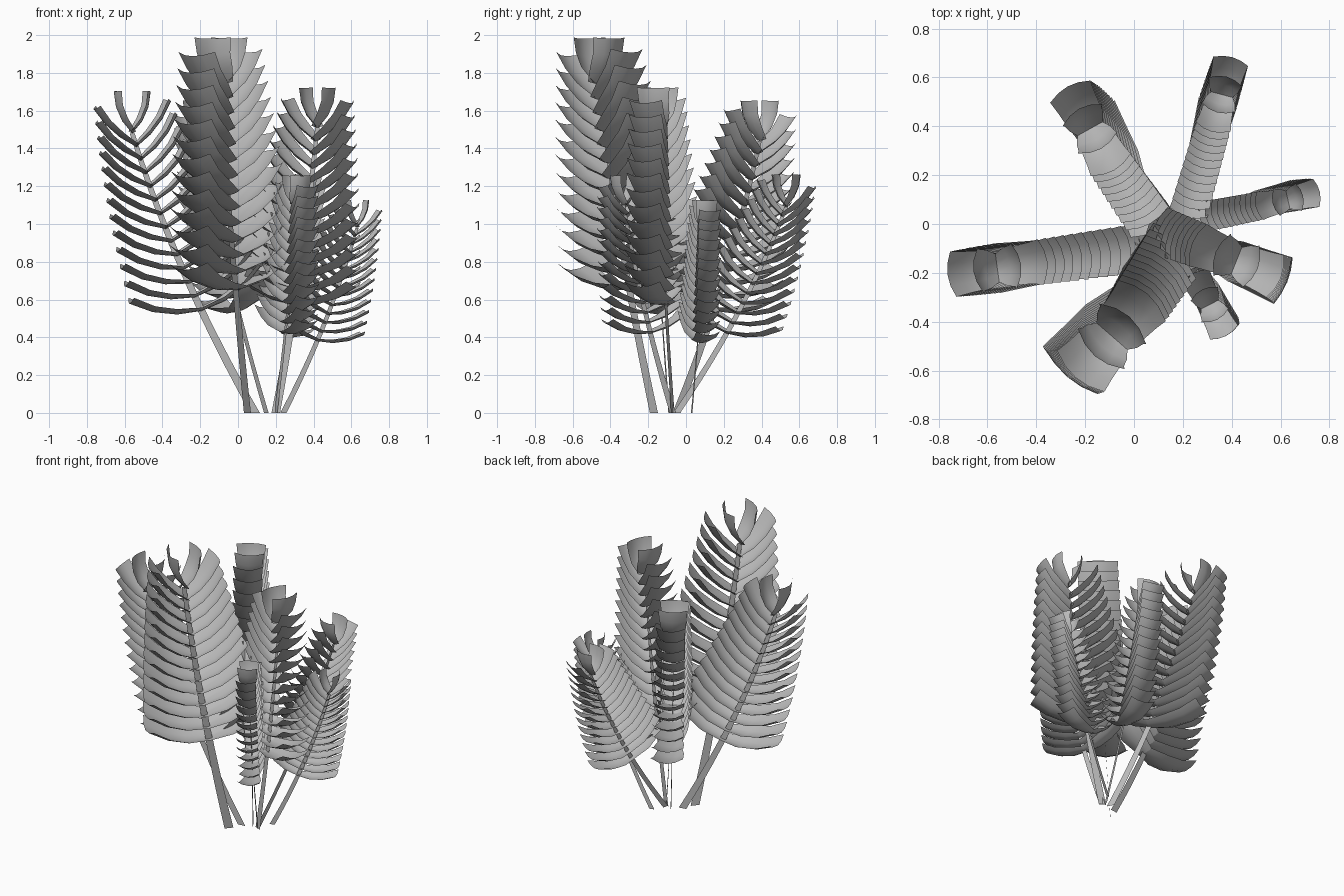
import bpy, math
from mathutils import Vector

if "Cube" in bpy.data.objects:
    bpy.data.objects.remove(bpy.data.objects["Cube"])

mat = bpy.data.materials.new("leaf grey")
mat.diffuse_color = (0.5, 0.5, 0.5, 1)
mat.use_nodes = True
mat.node_tree.nodes["Principled BSDF"].inputs["Base Color"].default_value = mat.diffuse_color
UP = Vector((0, 0, 1))
PAIRS = 14
ACROSS = (-1, -0.5, 0, 0.5, 1)

# name, stem base xy, stem tip xyz, blade plane azimuth, leaflet width, first leaflet height
FRONDS = [
    ("front_left_tall_frond", (0.05, -0.17), (-0.09, -0.46, 1.74), 229, 0.26, 0.65),
    ("left_frond", (0.09, -0.09), (-0.56, -0.18, 1.48), 188, 0.19, 0.54),
    ("right_tall_frond", (0.20, -0.07), (0.42, -0.15, 1.51), -22, 0.19, 0.57),
    ("back_left_frond", (0.15, -0.05), (-0.18, 0.39, 1.44), 119, 0.19, 0.54),
    ("back_right_frond", (0.19, -0.05), (0.36, 0.53, 1.09), 75, 0.15, 0.42),
    ("right_short_frond", (0.24, 0.03), (0.63, 0.10, 0.98), 13, 0.12, 0.38),
    ("front_short_frond", (0.20, -0.07), (0.31, -0.33, 1.10), -63, 0.13, 0.42),
]


def make(name, verts, faces):
    me = bpy.data.meshes.new(name)
    me.from_pydata(verts, [], faces)
    me.materials.append(mat)
    ob = bpy.data.objects.new(name, me)
    bpy.context.collection.objects.link(ob)
    bpy.ops.object.select_all(action='DESELECT')
    ob.select_set(True)
    bpy.context.view_layer.objects.active = ob
    bpy.ops.object.shade_smooth_by_angle(angle=math.radians(40))


def strip(verts, faces, rows):
    """Surface from rows of equally many points."""
    n, m = len(verts), len(rows[0])
    for r in rows:
        verts += r
    for i in range(len(rows) - 1):
        for j in range(m - 1):
            k = n + m * i + j
            faces.append((k, k + 1, k + m + 1, k + m))


for name, base, tip, az, width, start in FRONDS:
    a = math.radians(az)
    out = Vector((math.cos(a), math.sin(a), 0))      # blade plane direction
    side = Vector((-math.sin(a), math.cos(a), 0))    # leaflet width direction
    b, t = Vector((*base, 0)), Vector(tip)
    size = (t - b).length

    def stem(f):
        p = b.lerp(t, 1.3 * f - 0.3 * f * f)
        p.z = t.z * f
        return p

    # Flat curved stem
    verts, faces, rows = [], [], []
    for i in range(13):
        f = i / 12
        h = out * (0.016 * size * (1 - 0.5 * f))
        rows.append((stem(f) - h, stem(f) + h))
    strip(verts, faces, rows)
    make(name + "_stem", verts, faces)

    # Pairs of bent, trough-shaped leaflets, closing up toward the tip
    verts, faces = [], []
    f0 = start / t.z
    for i in range(PAIRS):
        u = i / (PAIRS - 1)
        f = f0 + (1 - f0) * u
        d = stem(min(f + 0.01, 1)) - stem(f - 0.01)
        tilt = (0.6 - 0.3 * u) * math.atan2(d.dot(out), d.z)
        length = size * (0.245 - 0.06 * u)
        w = width * (1.08 - 0.1 * u)
        first = math.radians(83 - 31 * u)
        last = math.radians(55 - 25 * u)
        if i == PAIRS - 1:                           # short upright end pair
            first, last = math.radians(40), math.radians(8)
            length *= 0.83
            tilt = 0
        for s in (-1, 1):
            p, rows = stem(f), []
            for j, wide in enumerate((0.55, 0.85, 0.92, 1.0)):
                g = tilt + s * (first + (last - first) * max(j - 1, 0) / 2)
                along = out * math.sin(g) + UP * math.cos(g)
                inner = (UP * math.sin(g) - out * math.cos(g)) * s
                if j:
                    p = p + along * (length / 3)
                h = w * wide / 2
                rows.append([p + side * (h * c * s) + inner * (0.32 * h * c * c)
                             for c in ACROSS])
            strip(verts, faces, rows)
    make(name + "_leaflets", verts, faces)
